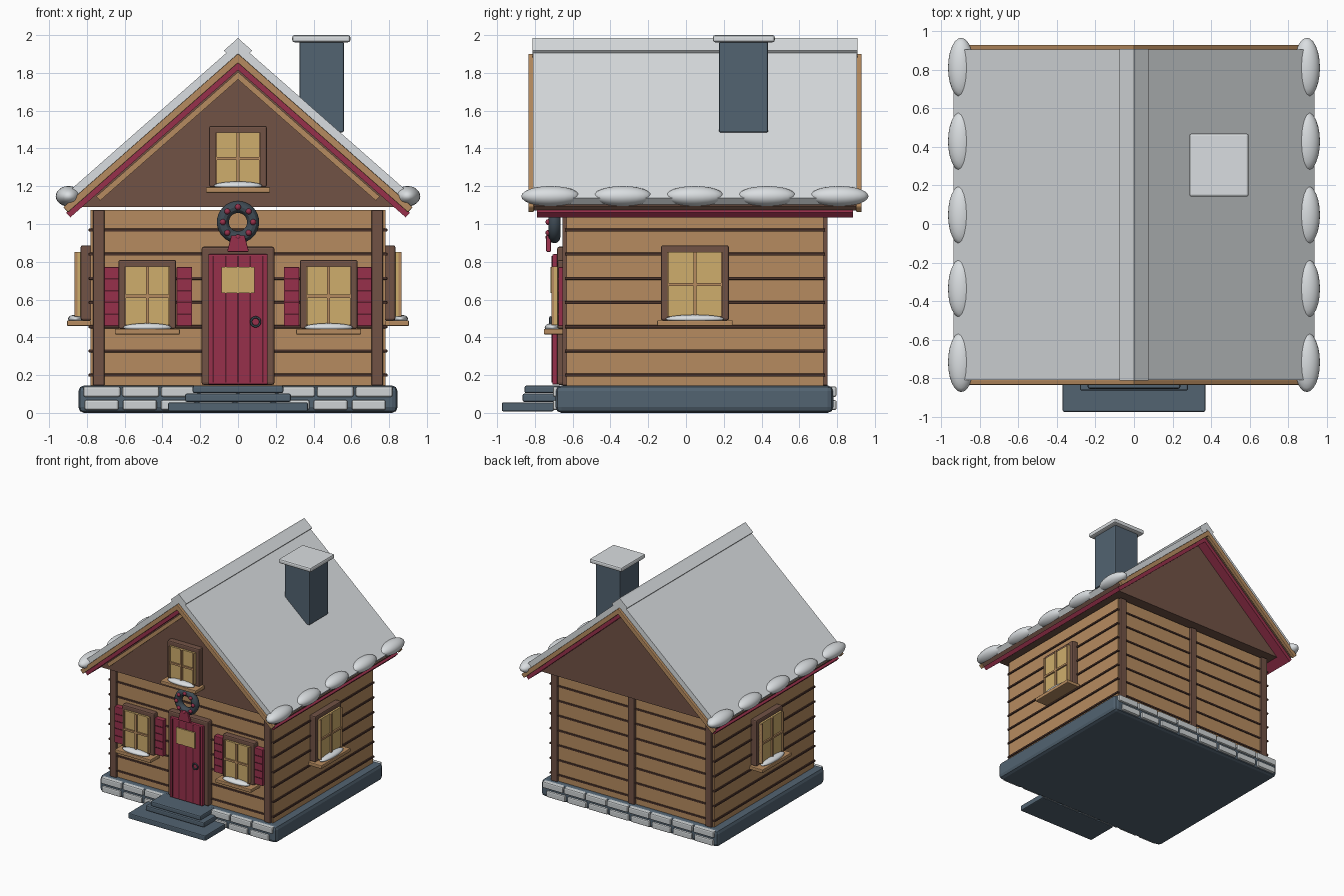
import bpy, bmesh, math
from mathutils import Vector, Matrix

cube = bpy.data.objects.get("Cube")
if cube:
    bpy.data.objects.remove(cube, do_unlink=True)


def material(name, r, g, b):
    m = bpy.data.materials.new(name)
    m.use_nodes = True
    m.diffuse_color = (r, g, b, 1)
    m.node_tree.nodes["Principled BSDF"].inputs["Base Color"].default_value = (r, g, b, 1)
    return m


WOOD = material("light wood", 0.47, 0.26, 0.115)
BROWN = material("brown timber", 0.165, 0.085, 0.06)
SEAM = material("dark seam", 0.07, 0.033, 0.024)
RED = material("red paint", 0.31, 0.03, 0.07)
DARK_RED = material("dark red groove", 0.1, 0.012, 0.025)
GLASS = material("warm glass", 0.62, 0.42, 0.15)
SLATE = material("slate stone", 0.085, 0.125, 0.165)
IRON = material("dark iron", 0.05, 0.07, 0.09)
SNOW = material("snow", 0.7, 0.73, 0.75)
BRICK = material("pale brick", 0.62, 0.65, 0.66)

MID = 0.047                      # middle of the house along y
SLOPE = math.radians(41.3)
TAN = math.tan(SLOPE)


def finish(bm, name, mat, bevel=0.0, smooth=False):
    bmesh.ops.recalc_face_normals(bm, faces=bm.faces)
    me = bpy.data.meshes.new(name)
    bm.to_mesh(me)
    bm.free()
    me.materials.append(mat)
    ob = bpy.data.objects.new(name, me)
    bpy.context.collection.objects.link(ob)
    if smooth:
        me.polygons.foreach_set("use_smooth", [True] * len(me.polygons))
    if bevel:
        mod = ob.modifiers.new("soft edges", "BEVEL")
        mod.width, mod.segments = bevel, 2
    return ob


def box(name, mat, x, y, z, bevel=0.0):
    """Box from (low, high) pairs on each axis."""
    bm = bmesh.new()
    bmesh.ops.create_cube(bm, size=1)
    for v in bm.verts:
        for i, (lo, hi) in enumerate((x, y, z)):
            v.co[i] = lo if v.co[i] < 0 else hi
    return finish(bm, name, mat, bevel)


def prism(name, mat, outline, y0, y1, bevel=0.0):
    """Extrude an (x, z) outline along y."""
    bm = bmesh.new()
    face = bm.faces.new([bm.verts.new((x, y0, z)) for x, z in outline])
    ext = bmesh.ops.extrude_face_region(bm, geom=[face])["geom"]
    bmesh.ops.translate(bm, vec=(0, y1 - y0, 0),
                        verts=[g for g in ext if isinstance(g, bmesh.types.BMVert)])
    return finish(bm, name, mat, bevel)


def chevron(name, mat, low, high, reach, y0, y1, bevel=0.0):
    """Both roof slopes between two apex heights, ends cut square."""
    inner = reach - (high - low) * math.sin(SLOPE) * math.cos(SLOPE)
    half = [(reach, high - TAN * reach), (inner, low - TAN * inner)]
    pts = [(0, high)] + half + [(0, low)] + [(-x, z) for x, z in reversed(half)]
    return prism(name, mat, pts, y0, y1, bevel)


def ellipsoid(name, mat, centre, radii, segs=20):
    bm = bmesh.new()
    bmesh.ops.create_uvsphere(bm, u_segments=segs, v_segments=segs // 2, radius=1,
                              matrix=Matrix.Translation(centre) @ Matrix.Diagonal((*radii, 1)))
    return finish(bm, name, mat, smooth=True)


def ring(name, mat, centre, major, minor):
    bpy.ops.mesh.primitive_torus_add(location=centre, rotation=(math.pi / 2, 0, 0),
                                     major_radius=major, minor_radius=minor,
                                     major_segments=32, minor_segments=12)
    ob = bpy.context.object
    ob.name = name
    ob.data.materials.append(mat)
    bpy.ops.object.shade_smooth_by_angle()


def window(name, place, half, z0, z1, sill_half):
    """Window facing local -y with its wall at local y = 0."""
    w, mid = half - 0.033, (z0 + z1) / 2 - 0.01
    top, low = z1 - 0.035, z0 + 0.02
    parts = [
        box(name + "_frame", BROWN, (-half, half), (-0.048, 0.01), (z0, z1), 0.01),
        box(name + "_pane", GLASS, (-w, w), (-0.065, 0), (low, top)),
        box(name + "_upright_bar", WOOD, (-0.008, 0.008), (-0.08, 0), (low, top)),
        box(name + "_cross_bar", WOOD, (-w, w), (-0.078, 0), (mid - 0.008, mid + 0.008)),
        box(name + "_sill", WOOD, (-sill_half, sill_half), (-0.12, 0.01),
            (z0 - 0.03, z0), 0.006),
        ellipsoid(name + "_sill_snow", SNOW, (0, -0.075, z0 + 0.008), (w + 0.008, 0.04, 0.022)),
    ]
    for s in (-1, 1):
        parts.append(box(name + "_sash_side", WOOD, sorted((s * w, s * (w - 0.008))),
                         (-0.08, 0), (low, top)))
    for p in parts:
        p.matrix_world = place


# Stone base with brick courses on the front and back
box("foundation", SLATE, (-0.845, 0.845), (-0.69, 0.78), (0, 0.145), 0.03)
for y in ((-0.705, -0.66), (0.75, 0.797)):
    for i in range(8):
        c = (i - 3.5) * 0.206
        box("upper_brick", BRICK, (c - 0.098, c + 0.098), y, (0.085, 0.14), 0.01)
        c = (i - 3.5) * 0.202 - 0.015
        box("lower_brick", BRICK, (c - 0.09, c + 0.09), y, (0.015, 0.068), 0.01)

# Steps
box("bottom_step", SLATE, (-0.37, 0.37), (-0.975, -0.7), (0.008, 0.055), 0.008)
box("middle_step", SLATE, (-0.28, 0.28), (-0.865, -0.67), (0.058, 0.102), 0.01)
box("top_step", SLATE, (-0.24, 0.24), (-0.855, -0.66), (0.104, 0.145), 0.01)

# Walls, board seams and posts
box("walls", WOOD, (-0.78, 0.78), (-0.633, 0.728), (0.14, 1.074))
for i in range(7):
    z = 0.2 + i * 0.128
    box("board_seam", SEAM, (-0.791, 0.791), (-0.641, 0.736), (z - 0.008, z + 0.008), 0.004)
for y in ((-0.655, -0.6), (0.7, 0.75)):
    for s in (-1, 1):
        box("corner_post", BROWN, (s * 0.737 - 0.03, s * 0.737 + 0.03), y, (0.145, 1.074), 0.005)
box("back_post", BROWN, (-0.03, 0.03), (0.7, 0.75), (0.145, 1.074), 0.005)

# Gable block and roof layers
base = 1.09
prism("gable", BROWN, [(-(1.82 - base) / TAN, base), ((1.82 - base) / TAN, base), (0, 1.82)],
      -0.7, 0.8)
chevron("gable_trim", WOOD, 1.765, 1.805, 0.75, -0.72, -0.69)
chevron("roof_soffit", RED, 1.815, 1.86, 0.91, -0.79, 0.885)
chevron("roof_deck", BROWN, 1.855, 1.9, 0.915, -0.805, 0.9)
chevron("roof_snow", SNOW, 1.9, 1.96, 0.937, -0.81, 0.905)
for y0, y1 in ((-0.835, -0.806), (0.901, 0.93)):
    chevron("rake_board", WOOD, 1.852, 1.902, 0.925, y0, y1, 0.005)
for s in (-1, 1):
    cap = box("ridge_cap", SNOW, (-0.05, 0.05), (-0.812, 0.907), (-0.025, 0.025))
    cap.location = (s * 0.02, 0, 1.933)
    cap.rotation_euler.y = s * SLOPE
    for i in range(5):
        ellipsoid("eave_snow", SNOW, (s * 0.897, MID + (i - 2) * 0.382, 1.147),
                  (0.068, 0.155, 0.054), 24)

# Chimney
box("chimney", SLATE, (0.325, 0.56), (0.175, 0.435), (1.485, 1.965), 0.008)
box("chimney_snow", SNOW, (0.287, 0.595), (0.142, 0.47), (1.962, 2.0), 0.012)

# Door with grooves, small window and ring handle
box("door_frame", BROWN, (-0.193, 0.193), (-0.683, -0.62), (0.148, 0.88), 0.012)
box("door", RED, (-0.157, 0.157), (-0.708, -0.65), (0.15, 0.84), 0.006)
for i in range(5):
    x = (i - 2) * 0.066
    box("door_groove", DARK_RED, (x - 0.004, x + 0.004), (-0.711, -0.7), (0.16, 0.83))
box("door_window", GLASS, (-0.088, 0.088), (-0.718, -0.7), (0.635, 0.772))
ring("door_handle", IRON, (0.093, -0.718, 0.482), 0.024, 0.006)

# Wreath with berries and bow
ring("wreath", IRON, (0, -0.697, 1.01), 0.08, 0.032)
for i in range(8):
    a = i * math.pi / 4
    ellipsoid("berry", RED, (0.08 * math.sin(a), -0.728, 1.01 + 0.08 * math.cos(a)),
              (0.016,) * 3, 12)
prism("bow", RED, [(-0.035, 0.94), (0.035, 0.94), (0.058, 0.853), (-0.058, 0.853)],
      -0.74, -0.715, 0.004)

# Windows and shutters
for s in (-1, 1):
    window("front_window", Matrix.Translation((s * 0.48, -0.633, 0)), 0.153, 0.445, 0.81, 0.172)
    window("side_window", Matrix.Translation((s * 0.785, MID, 0))
           @ Matrix.Rotation(s * math.pi / 2, 4, "Z"), 0.18, 0.49, 0.887, 0.2)
    for c in (s * 0.284, s * 0.668):
        box("shutter", RED, (c - 0.041, c + 0.041), (-0.675, -0.62), (0.46, 0.772), 0.004)
        for i in range(1, 5):
            z = 0.46 + i * 0.0624
            box("shutter_groove", DARK_RED, (c - 0.036, c + 0.036), (-0.678, -0.67),
                (z - 0.004, z + 0.004))
window("gable_window", Matrix.Translation((0, -0.7, 0)), 0.153, 1.195, 1.52, 0.17)
